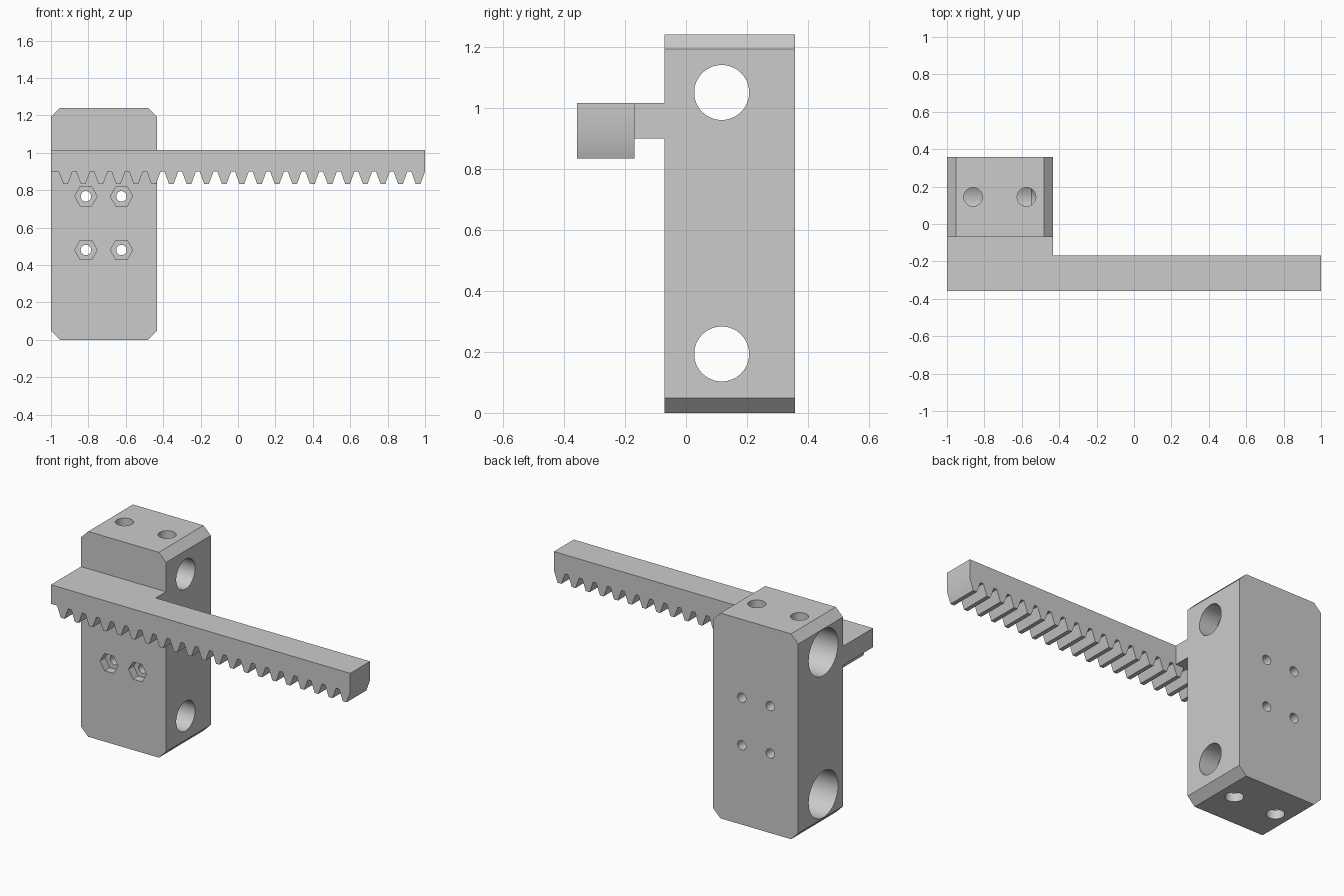
import bpy, bmesh, math
from mathutils import Matrix, Vector

if "Cube" in bpy.data.objects:
    bpy.data.objects.remove(bpy.data.objects["Cube"], do_unlink=True)

grey = bpy.data.materials.new("plain grey")
grey.use_nodes = True
COLOUR = (0.6, 0.6, 0.6, 1)
grey.diffuse_color = COLOUR
grey.node_tree.nodes["Principled BSDF"].inputs["Base Color"].default_value = COLOUR


def add_object(name, bm):
    bmesh.ops.recalc_face_normals(bm, faces=bm.faces)
    mesh = bpy.data.meshes.new(name)
    bm.to_mesh(mesh)
    bm.free()
    mesh.materials.append(grey)
    obj = bpy.data.objects.new(name, mesh)
    bpy.context.collection.objects.link(obj)
    return obj


def extrude_profile(name, points, y0, y1):
    """Closed x-z outline swept from y0 to y1."""
    bm = bmesh.new()
    face = bm.faces.new([bm.verts.new((x, y0, z)) for x, z in points])
    swept = bmesh.ops.extrude_face_region(bm, geom=[face])["geom"]
    verts = [g for g in swept if isinstance(g, bmesh.types.BMVert)]
    bmesh.ops.translate(bm, verts=verts, vec=(0, y1 - y0, 0))
    return add_object(name, bm)


def rod(start, end, radius, sides=64, turn=0):
    """Cylinder or prism between two points, used as a cutter."""
    a, b = Vector(start), Vector(end)
    spin = (b - a).to_track_quat('Z', 'Y').to_matrix().to_4x4()
    bm = bmesh.new()
    bmesh.ops.create_cone(bm, cap_ends=True, segments=sides, radius1=radius,
                          radius2=radius, depth=(b - a).length,
                          matrix=Matrix.Translation((a + b) / 2) @ spin
                          @ Matrix.Rotation(turn, 4, 'Z'))
    obj = add_object("cutter", bm)
    obj.hide_render = True
    return obj


def combine(target, tool, operation):
    mod = target.modifiers.new("combine", 'BOOLEAN')
    mod.operation, mod.solver, mod.object = operation, 'EXACT', tool
    bpy.context.view_layer.objects.active = target
    bpy.ops.object.modifier_apply(modifier=mod.name)
    bpy.data.objects.remove(tool, do_unlink=True)


# Bearing block with chamfered top and bottom edges
LEFT, RIGHT, HEIGHT, CH = -1.0, -0.432, 1.24, 0.048
FRONT, BACK = -0.07, 0.357
block = extrude_profile("bearing_block", [
    (LEFT + CH, 0), (RIGHT - CH, 0), (RIGHT, CH), (RIGHT, HEIGHT - CH),
    (RIGHT - CH, HEIGHT), (LEFT + CH, HEIGHT), (LEFT, HEIGHT - CH), (LEFT, CH)],
    FRONT, BACK)

# Stepped cross bores, each with two set screw holes from the nearest end
BORE_Y = 0.117
for z, outside in ((1.05, 1.3), (0.193, -0.06)):
    combine(block, rod((-1.1, BORE_Y, z), (-0.55, BORE_Y, z), 0.14), 'DIFFERENCE')
    combine(block, rod((-0.7, BORE_Y, z), (-0.3, BORE_Y, z), 0.09), 'DIFFERENCE')
    for x in (-0.86, -0.575):
        combine(block, rod((x, 0.145, z), (x, 0.145, outside), 0.05, 40), 'DIFFERENCE')

# Through bolts with hexagonal nut pockets in the front
for x in (-0.813, -0.623):
    for z in (0.767, 0.48):
        combine(block, rod((x, -0.2, z), (x, 0.5, z), 0.028, 32), 'DIFFERENCE')
        pocket = rod((x, -0.2, z), (x, FRONT + 0.05, z), 0.06, 6)
        # points of the hexagon lie sideways
        tip = max(v.co.x for v in pocket.data.vertices) - x
        if tip < 0.058:
            bpy.data.objects.remove(pocket, do_unlink=True)
            pocket = rod((x, -0.2, z), (x, FRONT + 0.05, z), 0.06, 6, math.pi / 6)
        combine(block, pocket, 'DIFFERENCE')

# Toothed rack hanging its straight-flanked teeth downwards
TOP, ROOT, TIP = 1.015, 0.9, 0.833
PITCH, TEETH, HALF_ROOT, HALF_TIP = 0.09425, 21, 0.037, 0.0125
outline = [(1, TOP), (-1, TOP), (-1, ROOT)]
for i in range(TEETH):
    c = 1 - HALF_ROOT - (TEETH - 1 - i) * PITCH
    outline += [(c - HALF_ROOT, ROOT), (c - HALF_TIP, TIP),
                (c + HALF_TIP, TIP), (c + HALF_ROOT, ROOT)]
rack = extrude_profile("toothed_rack", outline, -0.357, -0.168)

# Arm joining the rack to the block
arm = extrude_profile("rack_arm", [(LEFT, ROOT), (RIGHT, ROOT), (RIGHT, TOP), (LEFT, TOP)],
                      -0.168, FRONT)

# Keep bores smooth and all machined edges sharp
for obj in (block, rack, arm):
    bpy.ops.object.select_all(action='DESELECT')
    obj.select_set(True)
    bpy.context.view_layer.objects.active = obj
    bpy.ops.object.shade_smooth_by_angle(angle=math.radians(30))
